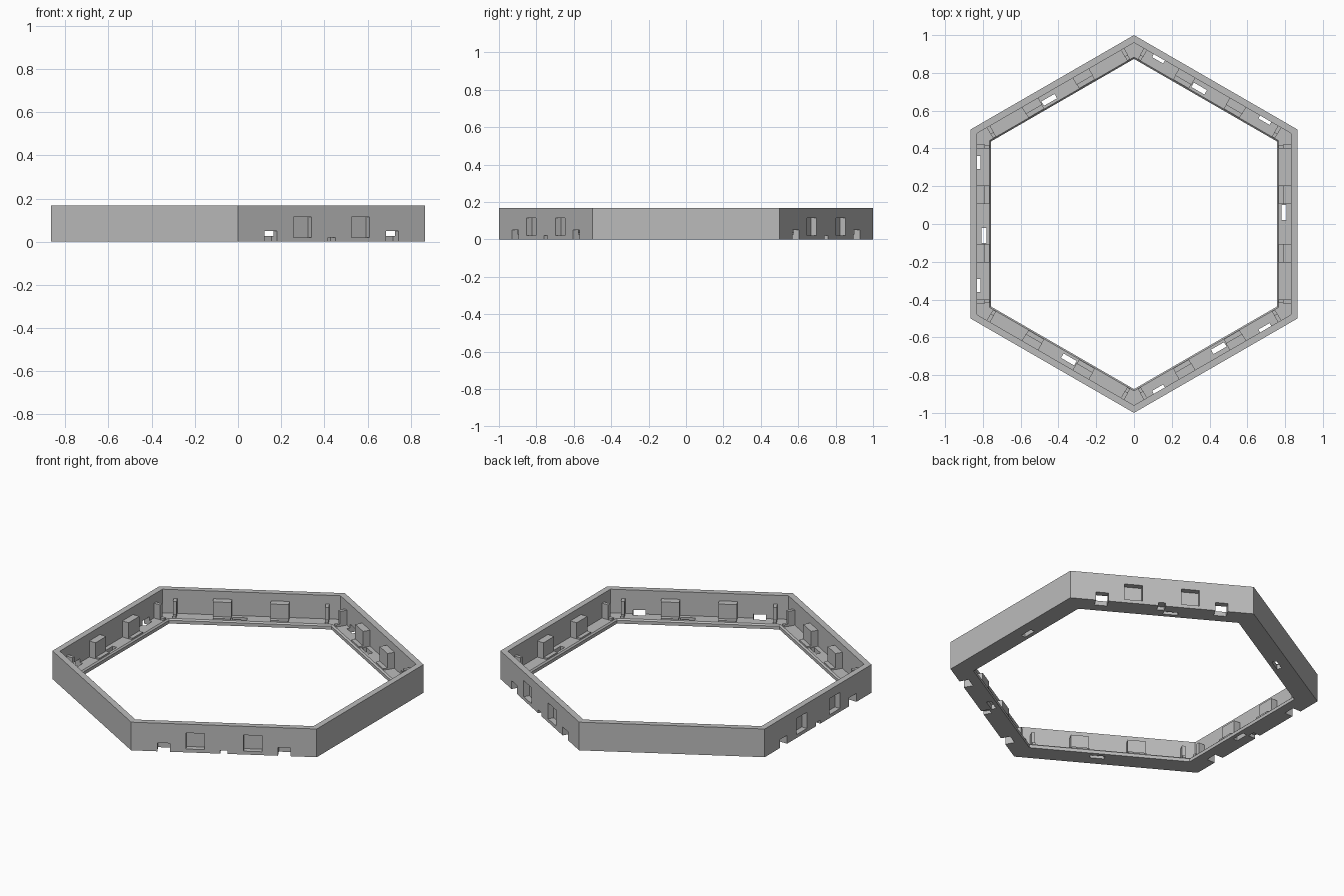
import bpy, bmesh, math
from mathutils import Matrix, Vector

if "Cube" in bpy.data.objects:
    bpy.data.objects.remove(bpy.data.objects["Cube"], do_unlink=True)

grey = bpy.data.materials.new("plain grey")
grey.use_nodes = True
grey.diffuse_color = (0.5, 0.5, 0.5, 1)
grey.node_tree.nodes["Principled BSDF"].inputs["Base Color"].default_value = (0.5, 0.5, 0.5, 1)

HEIGHT, FLOOR = 0.167, 0.027
OUTER, WALL, INNER = 0.866, 0.831, 0.757   # distances of the sides from the centre
PLAIN, CUT = (0, 120, 240), (60, 180, 300)  # directions of the hexagon's sides


def finish(bm, name):
    bmesh.ops.recalc_face_normals(bm, faces=bm.faces)
    mesh = bpy.data.meshes.new(name)
    bm.to_mesh(mesh)
    bm.free()
    mesh.materials.append(grey)
    obj = bpy.data.objects.new(name, mesh)
    bpy.context.collection.objects.link(obj)
    return obj


def add_box(bm, angle, r, t, z):
    """Box on one side: ranges outward (r), along the side (t) and upward (z)."""
    size = Vector((r[1] - r[0], t[1] - t[0], z[1] - z[0]))
    mid = Vector((sum(r) / 2, sum(t) / 2, sum(z) / 2))
    turn = Matrix.Rotation(math.radians(angle), 4, 'Z')
    scale = Matrix.Diagonal(size).to_4x4()
    bmesh.ops.create_cube(bm, size=1, matrix=turn @ Matrix.Translation(mid) @ scale)


def span(centre, width):
    return (centre - width / 2, centre + width / 2)


# Hexagonal frame: an L-shaped section carried round six corners
section = [(OUTER, 0), (OUTER, HEIGHT), (WALL, HEIGHT), (WALL, FLOOR),
           (INNER + 0.008, FLOOR), (INNER, FLOOR - 0.008), (INNER, 0)]
bm = bmesh.new()
rings = []
for i in range(6):
    a = math.radians(30 + 60 * i)
    k = 1 / math.cos(math.pi / 6)
    rings.append([bm.verts.new((r * k * math.cos(a), r * k * math.sin(a), z)) for r, z in section])
for i in range(6):
    p, q = rings[i], rings[(i + 1) % 6]
    for j in range(len(section)):
        n = (j + 1) % len(section)
        bm.faces.new((p[j], q[j], q[n], p[n]))
frame = finish(bm, "hexagon_frame")

# Openings: floor slots everywhere, windows and notches on alternate sides
bm = bmesh.new()
for angle in PLAIN + CUT:
    add_box(bm, angle, (0.78, 0.807), (0.02, 0.1), (-0.02, 0.06))
for angle in CUT:
    add_box(bm, angle, (0.82, 0.9), span(0, 0.04), (-0.02, 0.02))
    for side in (-1, 1):
        add_box(bm, angle, (0.825, 0.9), span(side * 0.155, 0.098), (0.02, 0.115))
        add_box(bm, angle, (0.813, 0.9), span(side * 0.325, 0.068), (-0.02, 0.05))
cutter = finish(bm, "opening_cutter")
cutter.hide_render = True

mod = frame.modifiers.new("openings", 'BOOLEAN')
mod.operation = 'DIFFERENCE'
mod.solver = 'EXACT'
mod.object = cutter
bpy.context.view_layer.objects.active = frame
bpy.ops.object.modifier_apply(modifier=mod.name)
bpy.data.objects.remove(cutter, do_unlink=True)

# Backing blocks and thin posts with low feet along the inside of each side
blocks, posts, feet = bmesh.new(), bmesh.new(), bmesh.new()
for angle in PLAIN + CUT:
    for side in (-1, 1):
        add_box(blocks, angle, (0.79, 0.833), span(side * 0.155, 0.1), (0.01, 0.122))
        add_box(posts, angle, (0.79, 0.833), span(side * 0.41, 0.02), (0.01, 0.115))
        add_box(feet, angle, (0.766, 0.792), span(side * 0.155, 0.096), (0.01, 0.036))
        add_box(feet, angle, (0.766, 0.792), span(side * 0.41, 0.018), (0.01, 0.04))
finish(blocks, "backing_blocks")
finish(posts, "corner_posts")
finish(feet, "floor_feet")
